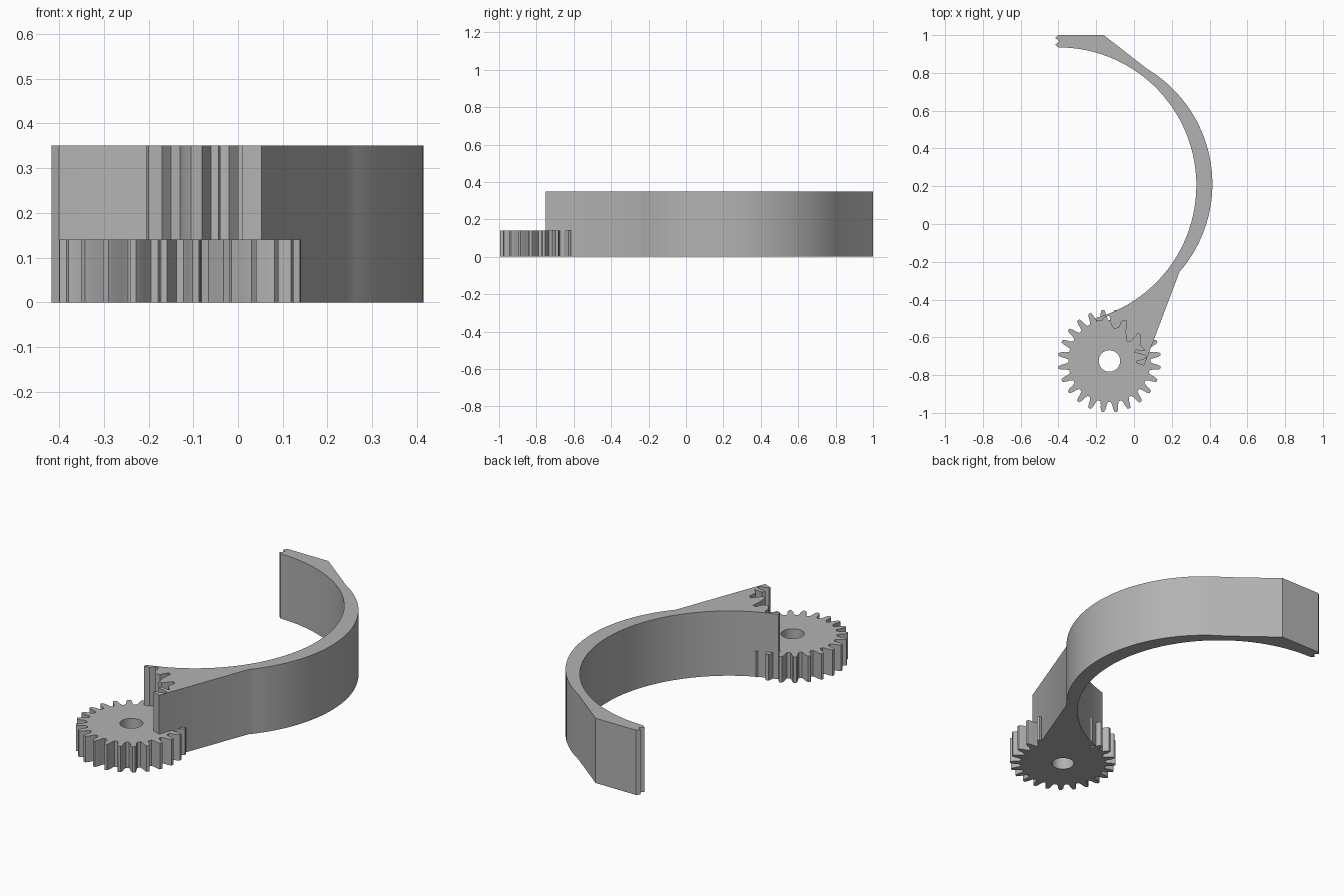
import bpy, bmesh, math

cube = bpy.data.objects.get("Cube")
if cube:
    bpy.data.objects.remove(cube)

grey = bpy.data.materials.new("plain grey")
grey.use_nodes = True
color = (0.45, 0.45, 0.45, 1)
grey.diffuse_color = color
grey.node_tree.nodes["Principled BSDF"].inputs["Base Color"].default_value = color


def arc(cx, cy, r, start, end, steps):
    """Points along a circle, angles in degrees."""
    angles = [math.radians(start + (end - start) * i / steps) for i in range(steps + 1)]
    return [(cx + r * math.cos(a), cy + r * math.sin(a)) for a in angles]


def extrude(name, loops, height):
    """Fill the outline loops (the later ones are holes) and raise them."""
    bm = bmesh.new()
    edges = []
    for loop in loops:
        verts = [bm.verts.new((x, y, 0)) for x, y in loop]
        edges += [bm.edges.new((v, verts[i - 1])) for i, v in enumerate(verts)]
    bmesh.ops.triangle_fill(bm, edges=edges, use_beauty=True)
    top = bmesh.ops.extrude_face_region(bm, geom=bm.faces[:])["geom"]
    for v in top:
        if isinstance(v, bmesh.types.BMVert):
            v.co.z = height
    bmesh.ops.recalc_face_normals(bm, faces=bm.faces[:])
    bmesh.ops.dissolve_limit(bm, angle_limit=0.01, verts=[], edges=bm.edges[:])
    mesh = bpy.data.meshes.new(name)
    bm.to_mesh(mesh)
    bm.free()
    mesh.materials.append(grey)
    obj = bpy.data.objects.new(name, mesh)
    bpy.context.collection.objects.link(obj)
    bpy.ops.object.select_all(action="DESELECT")
    obj.select_set(True)
    bpy.context.view_layer.objects.active = obj
    bpy.ops.object.shade_smooth_by_angle(angle=math.radians(30))


# Gear with rounded teeth and an axle hole
GEAR = (-0.13, -0.725)
TEETH = 24
# Each tooth: share of the pitch away from its middle, and radius
flank = [(-0.36, 0.218), (-0.25, 0.235), (-0.2, 0.255), (-0.1, 0.272)]
tooth = flank + [(-s, r) for s, r in reversed(flank)]
outline = []
for i in range(TEETH):
    for share, r in tooth:
        a = math.tau * (i + 0.5 + share) / TEETH
        outline.append((GEAR[0] + r * math.cos(a), GEAR[1] + r * math.sin(a)))
extrude("gear", [outline, arc(*GEAR, 0.057, 0, 345, 23)], 0.14)

# Curved arm: inner arc, toothed root, tapering outer arc, notched tip
inner = arc(-0.4, 0.205, 0.73, 90, -74.5, 56)
root = [(-0.2, -0.515), (-0.17, -0.512), (-0.15, -0.49), (-0.13, -0.487),
        (-0.122, -0.53), (-0.105, -0.555), (-0.08, -0.55), (-0.06, -0.51), (-0.04, -0.515),
        (-0.045, -0.57), (-0.04, -0.62), (-0.02, -0.625), (0.02, -0.58), (0.035, -0.59),
        (0.03, -0.64), (0.06, -0.67), (0.01, -0.665), (0.0, -0.68),
        (0.06, -0.695), (0.065, -0.71), (0.01, -0.725), (0.01, -0.735), (0.053, -0.75)]
outer = arc(-0.295, 0.212, 0.71, -41, 59, 36)
tip = [(-0.16, 1.0), (-0.4, 1.0), (-0.417, 0.985), (-0.395, 0.967), (-0.417, 0.95)]
extrude("curved_arm", [inner + root + outer + tip], 0.35)
